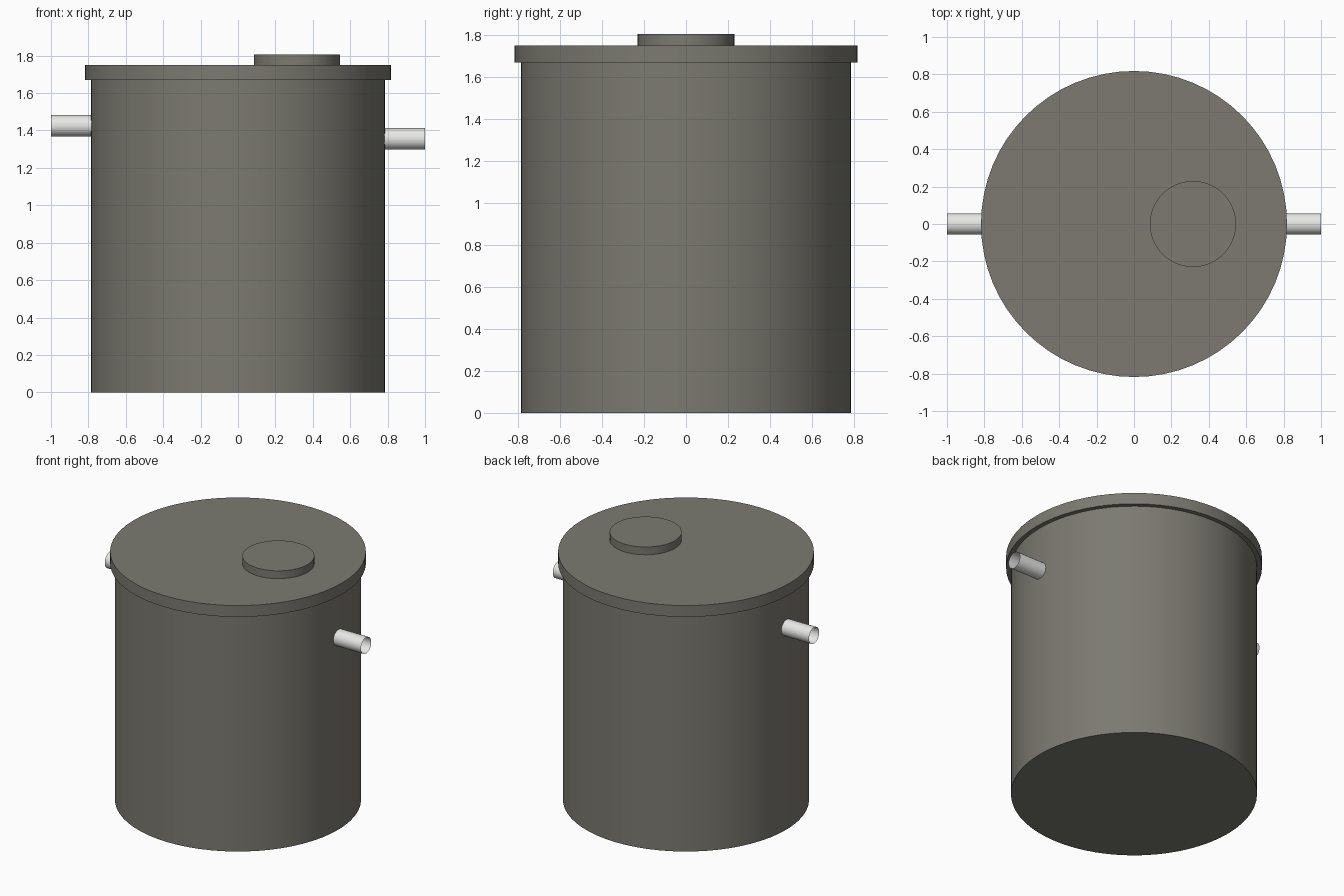
import bpy
import math

cube = bpy.data.objects.get("Cube")
if cube:
    bpy.data.objects.remove(cube, do_unlink=True)


def make_material(name, color):
    mat = bpy.data.materials.new(name)
    mat.use_nodes = True
    mat.diffuse_color = color
    mat.node_tree.nodes["Principled BSDF"].inputs["Base Color"].default_value = color
    return mat


tank_grey = make_material("tank grey", (0.20, 0.195, 0.165, 1))
pipe_white = make_material("pipe white", (0.80, 0.80, 0.78, 1))


def cylinder(name, mat, radius, depth, location, sides=64, turn=0, ends='NGON'):
    bpy.ops.mesh.primitive_cylinder_add(
        vertices=sides, radius=radius, depth=depth, location=location,
        rotation=(0, turn, 0), end_fill_type=ends)
    obj = bpy.context.object
    obj.name = name
    obj.data.materials.append(mat)
    bpy.ops.object.shade_smooth_by_angle(angle=math.radians(35))
    return obj


def upright(name, radius, bottom, top, x=0):
    return cylinder(name, tank_grey, radius, top - bottom, (x, 0, (bottom + top) / 2))


# Tank: base band, wall, overhanging lid and offset access hatch
upright("base", 0.787, 0, 0.085)
upright("tank_wall", 0.787, 0.085, 1.67)
upright("lid", 0.818, 1.67, 1.75)
upright("hatch_cover", 0.23, 1.75, 1.805, x=0.315)

# Open thin-walled pipes: the inlet sits higher than the outlet
for name, side, height in (("inlet_pipe", -1, 1.425), ("outlet_pipe", 1, 1.355)):
    cylinder(name, pipe_white, 0.057, 0.24, (side * 0.88, 0, height),
             sides=32, turn=math.pi / 2, ends='NOTHING')
